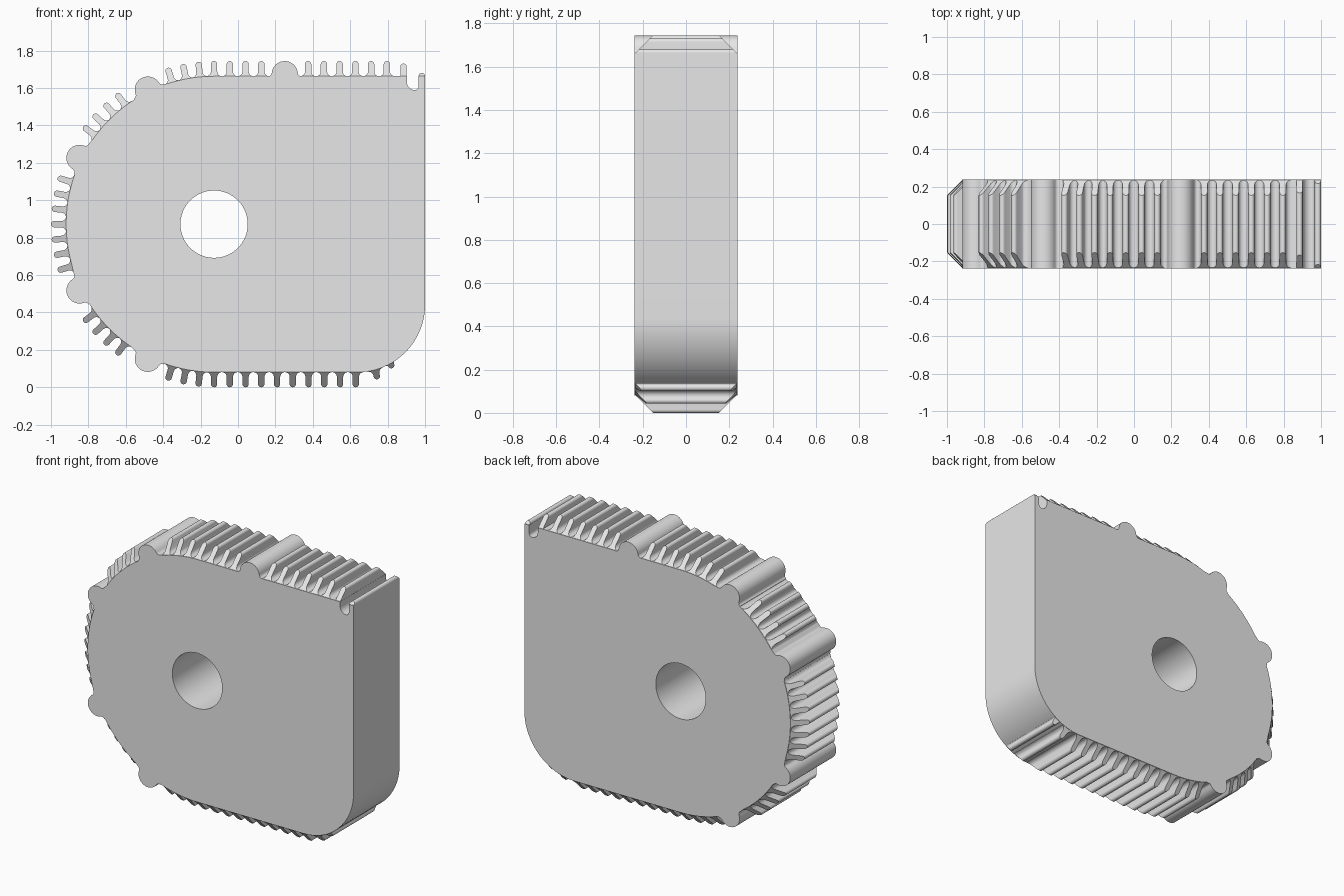
import bpy, bmesh
from math import sin, cos, pi, radians, sqrt, atan2

cube = bpy.data.objects.get("Cube")
if cube:
    bpy.data.objects.remove(cube, do_unlink=True)

CX, CZ = -0.128, 0.872      # centre of the round end and of the bore
R, FIN, HALF = 0.791, 0.081, 0.237
TOP, BOTTOM = CZ + R, CZ - R
CORNER = 0.36               # lower right corner radius
KX, KZ = 1.0 - CORNER, BOTTOM + CORNER
PITCH, W = 0.0842, 0.017    # fin spacing and half thickness

mat = bpy.data.materials.new("light_grey_metal")
mat.use_nodes = True
grey = (0.8, 0.8, 0.8, 1.0)
mat.diffuse_color = grey
mat.node_tree.nodes["Principled BSDF"].inputs["Base Color"].default_value = grey


def arc(x, z, r, start, end, steps):
    """Points along an arc, angles in radians."""
    angles = [start + (end - start) * i / steps for i in range(steps + 1)]
    return [(x + r * cos(a), z + r * sin(a)) for a in angles]


def place(points, x, z, angle):
    """Move a (sideways, outward) profile so outward points along angle."""
    c, s = cos(angle), sin(angle)
    return [(x + v * c + u * s, z + v * s - u * c) for u, v in points]


def polar(angle, r=R):
    return CX + r * cos(angle), CZ + r * sin(angle)


def finish(bm, name):
    bmesh.ops.recalc_face_normals(bm, faces=bm.faces[:])
    mesh = bpy.data.meshes.new(name)
    bm.to_mesh(mesh)
    bm.free()
    obj = bpy.data.objects.new(name, mesh)
    bpy.context.collection.objects.link(obj)
    mesh.materials.append(mat)
    bpy.ops.object.select_all(action="DESELECT")
    obj.select_set(True)
    bpy.context.view_layer.objects.active = obj
    bpy.ops.object.shade_smooth_by_angle(angle=radians(35))


# Rounded screw boss with filleted feet, as a (sideways, outward) profile
BOSS, RISE, FILLET = 0.07, 0.011, 0.02
foot = sqrt((BOSS + FILLET) ** 2 - (FILLET - RISE) ** 2)
lean = atan2(FILLET - RISE, foot)
boss = arc(foot, FILLET, FILLET, -pi / 2, lean - pi, 5)
boss += arc(0, RISE, BOSS, lean, pi - lean, 20)[1:-1]
boss += [(-u, v) for u, v in reversed(boss[:6])]

# Body outline, anticlockwise from the lip at the upper right corner
outline = [(1.0, TOP), (0.965, TOP)]
outline += arc(0.946, 1.608, 0.019, 0, -pi / 2, 4)
outline += arc(0.946, 1.632, 0.043, -pi / 2, -pi, 6)[1:]
outline += [(0.903, TOP)]
outline += place(boss, 0.25, TOP, pi / 2)
boss_angles = [radians(a) for a in (116.2, 153.8, 206.2, 243.8)]
gap = foot / R
edge = pi / 2
for a in boss_angles:
    outline += arc(CX, CZ, R, edge, a - gap, 12)[:-1]
    outline += place(boss, *polar(a), a)
    edge = a + gap
outline += arc(CX, CZ, R, edge, 1.5 * pi, 12)
outline += arc(KX, KZ, CORNER, -pi / 2, 0, 20)
bore = arc(CX, CZ, 0.18, 0, 2 * pi, 64)[:-1]

# Housing: flat plate with a bore, extruded through its depth
bm = bmesh.new()
edges = []
for loop in (outline, bore):
    verts = [bm.verts.new((x, -HALF, z)) for x, z in loop]
    edges += [bm.edges.new((v, verts[i - 1])) for i, v in enumerate(verts)]
bmesh.ops.triangle_fill(bm, use_beauty=True, edges=edges)
out = bmesh.ops.extrude_face_region(bm, geom=bm.faces[:])
moved = [g for g in out["geom"] if isinstance(g, bmesh.types.BMVert)]
bmesh.ops.translate(bm, verts=moved, vec=(0, 2 * HALF, 0))
finish(bm, "housing")

# Cooling fins: round tipped ribs with sloping ends
bm = bmesh.new()


def fin(x, z, angle, height=FIN, flared=True):
    root = -0.003
    f = min(0.025, height - W) if flared else 0
    side = [(W + f, root)]
    if flared:
        side += arc(W + f, f, f, -pi / 2, -pi, 5)
    half = side + arc(0, height - W, W, 0, pi / 2, 5)
    profile = half + [(-u, v) for u, v in reversed(half[:-1])]
    points = place(profile, x, z, angle)
    ends = []
    for sign in (-1, 1):
        ends.append([bm.verts.new((px, sign * (HALF - (v - root)), pz))
                     for (px, pz), (u, v) in zip(points, profile)])
        bm.faces.new(ends[-1])
    front, back = ends
    for i in range(len(front)):
        bm.faces.new((front[i - 1], front[i], back[i], back[i - 1]))


# Fins around the round end, in groups between the bosses
side_angles = [5.5 * i for i in range(4)]
side_angles += [36.75 + 5.5 * i for i in range(4)] + [73.5, 79, 84.5]
for a in side_angles:
    for sign in ((1, -1) if a else (1,)):
        angle = pi - sign * radians(a)
        fin(*polar(angle), angle)

# Straight fins along the top, either side of the boss
for i in range(4):
    fin(CX + PITCH * i, TOP, pi / 2)
for i in range(6):
    fin(0.375 + PITCH * i, TOP, pi / 2)
fin(0.885, TOP, pi / 2, 0.068, False)
fin(0.983, TOP, pi / 2, 0.018, False)

# Straight fins along the bottom and shrinking ones on the corner
for i in range(10):
    fin(CX + PITCH * i, BOTTOM, -pi / 2)
for degrees, height in ((-75, 0.052), (-61, 0.026)):
    a = radians(degrees)
    fin(KX + CORNER * cos(a), KZ + CORNER * sin(a), a, height)
finish(bm, "cooling_fins")
